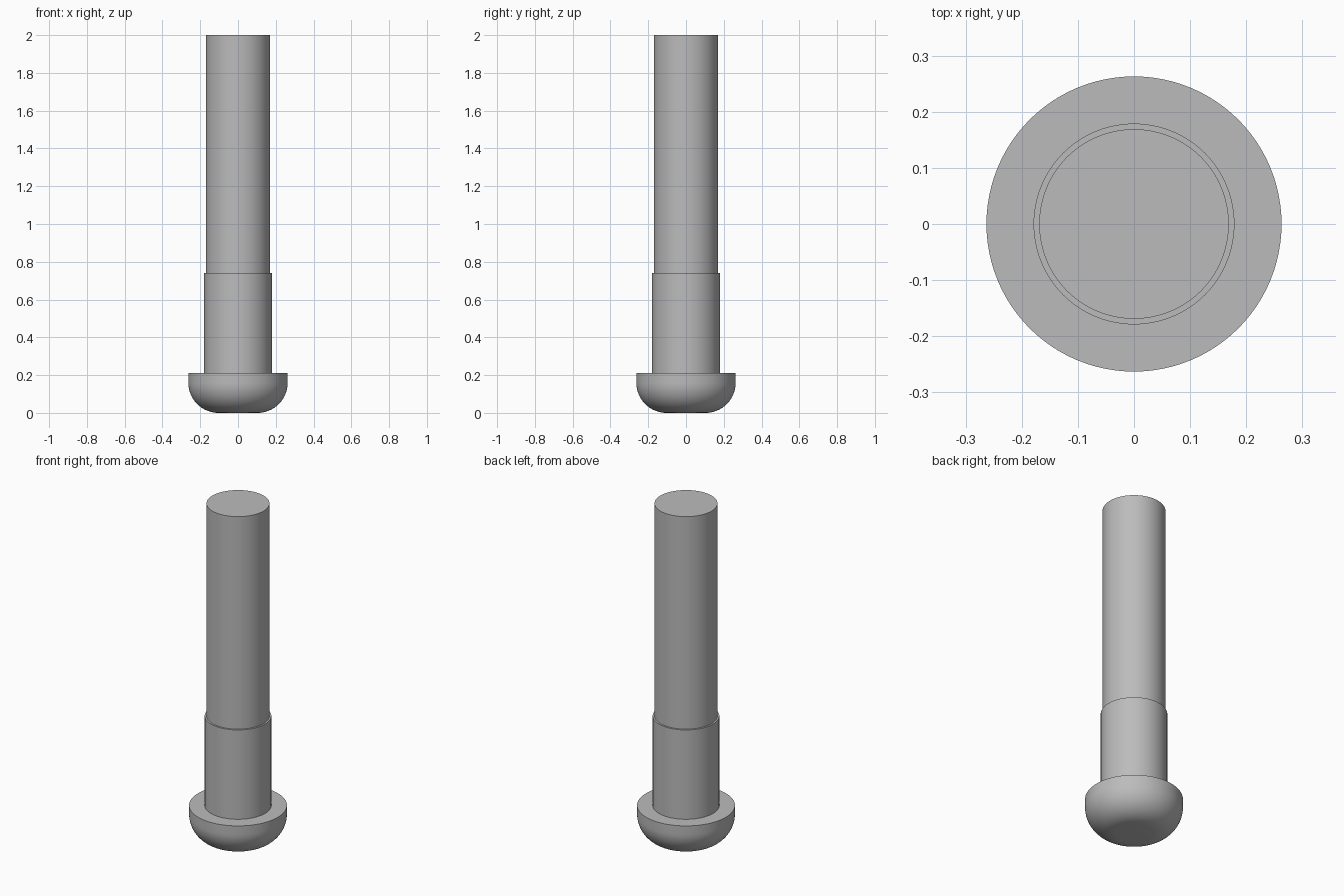
import bpy
import bmesh
from math import cos, sin, pi, radians

SIDES = 96
HEAD_R, SHOULDER_R, SHANK_R = 0.263, 0.179, 0.169
HEAD_TOP, SHOULDER_TOP, TOP = 0.21, 0.74, 2.0
FILLET = 0.16

cube = bpy.data.objects.get("Cube")
if cube:
    bpy.data.objects.remove(cube, do_unlink=True)

# Plain grey metal
grey = bpy.data.materials.new("grey metal")
grey.use_nodes = True
colour = (0.5, 0.5, 0.5, 1)
grey.diffuse_color = colour
grey.node_tree.nodes["Principled BSDF"].inputs["Base Color"].default_value = colour


def lathe(name, profile):
    """Revolve (radius, height) points, listed bottom to top, around z."""
    bm = bmesh.new()
    verts = [bm.verts.new((r, 0, z)) for r, z in profile]
    edges = [bm.edges.new(pair) for pair in zip(verts, verts[1:])]
    bmesh.ops.spin(bm, geom=verts + edges, cent=(0, 0, 0), axis=(0, 0, 1),
                   angle=2 * pi, steps=SIDES, use_merge=True)
    bmesh.ops.remove_doubles(bm, verts=bm.verts, dist=1e-5)

    # Fill the end discs of parts whose profile starts or ends on the model's end
    for z in (0, TOP):
        rim = [e for e in bm.edges if e.is_boundary
               and all(abs(v.co.z - z) < 1e-5 for v in e.verts)]
        if rim:
            bmesh.ops.contextual_create(bm, geom=rim)
    bmesh.ops.recalc_face_normals(bm, faces=bm.faces)
    side = max(bm.faces, key=lambda f: f.calc_center_median().xy.length)
    if side.normal.xy.dot(side.calc_center_median().xy) < 0:
        bmesh.ops.reverse_faces(bm, faces=bm.faces)

    mesh = bpy.data.meshes.new(name)
    bm.to_mesh(mesh)
    bm.free()
    mesh.materials.append(grey)
    obj = bpy.data.objects.new(name, mesh)
    bpy.context.collection.objects.link(obj)
    bpy.ops.object.select_all(action="DESELECT")
    obj.select_set(True)
    bpy.context.view_layer.objects.active = obj
    bpy.ops.object.shade_smooth_by_angle(angle=radians(30))
    return obj


# Button head: flat underside, rounded edge, short straight wall, flat seat
arc = [(HEAD_R - FILLET + FILLET * sin(a), FILLET - FILLET * cos(a))
       for a in (pi / 2 * i / 16 for i in range(17))]
lathe("head", arc + [(HEAD_R, HEAD_TOP), (SHOULDER_R, HEAD_TOP)])

# Slightly wider shoulder with a narrow ledge
lathe("shoulder", [(SHOULDER_R, HEAD_TOP), (SHOULDER_R, SHOULDER_TOP),
                   (SHANK_R, SHOULDER_TOP)])

# Long straight shank
lathe("shank", [(SHANK_R, SHOULDER_TOP), (SHANK_R, TOP)])
